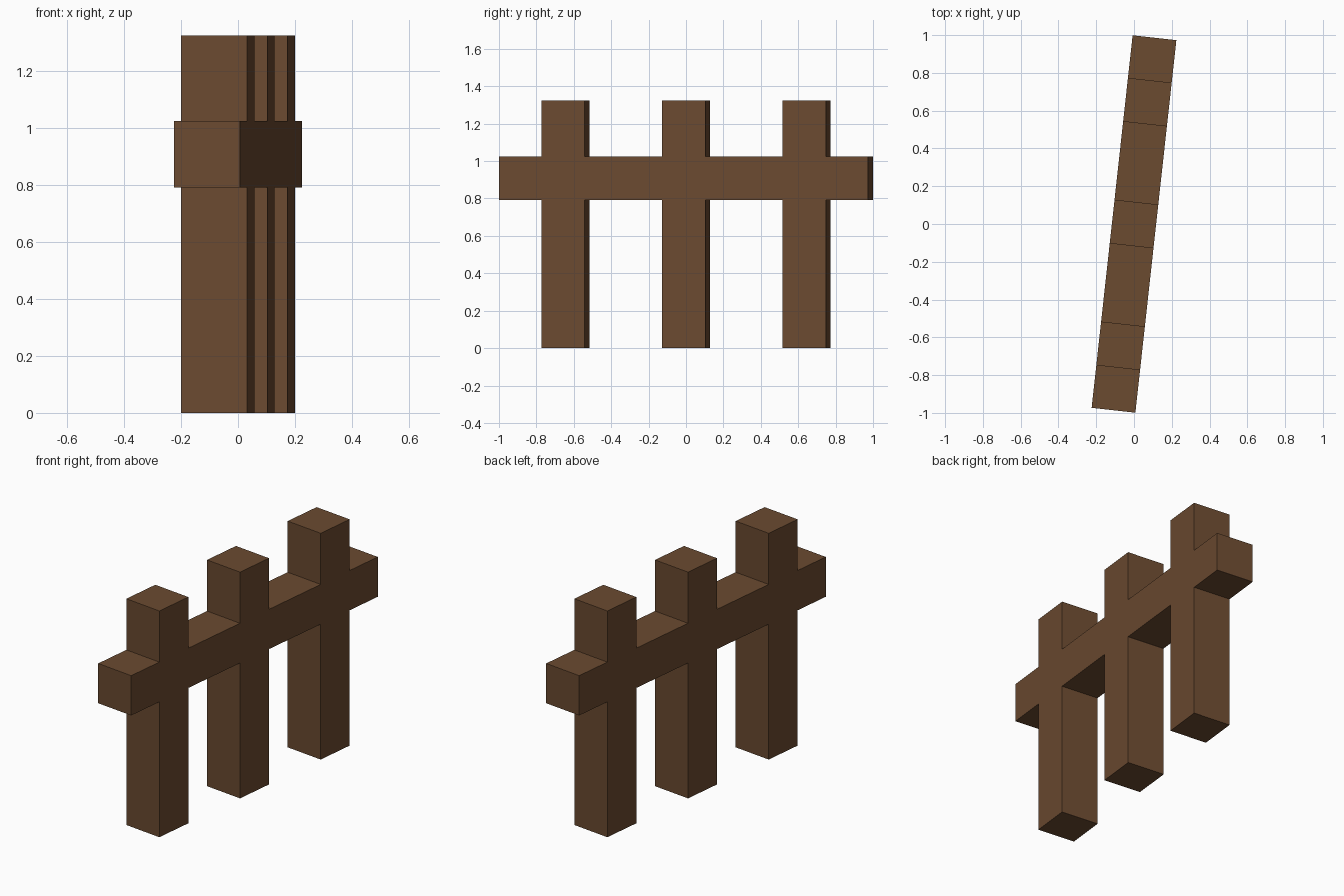
import bpy
import math
from mathutils import Matrix

if "Cube" in bpy.data.objects:
    bpy.data.objects.remove(bpy.data.objects["Cube"])

BEAM = 0.233                 # square timber thickness
LENGTH = 1.984               # rail length
HEIGHT = 1.325               # post height
SPACING = 0.649              # distance between posts
TURN = Matrix.Rotation(math.radians(-6.28), 4, 'Z')

wood = bpy.data.materials.new("brown_wood")
wood.diffuse_color = (0.147, 0.069, 0.030, 1)
wood.use_nodes = True
wood.node_tree.nodes["Principled BSDF"].inputs["Base Color"].default_value = wood.diffuse_color


def box(name, centre, size):
    """Box in fence space, turned with the whole fence."""
    bpy.ops.mesh.primitive_cube_add(size=1)
    ob = bpy.context.object
    ob.name = name
    ob.data.transform(Matrix.Diagonal((*size, 1)))
    ob.matrix_world = TURN @ Matrix.Translation(centre)
    ob.data.materials.append(wood)
    return ob


# Three upright posts
for i, label in enumerate(("front", "middle", "back")):
    box(label + "_post", (0, (i - 1) * SPACING, HEIGHT / 2), (BEAM, BEAM, HEIGHT))

# Horizontal rail, flush with the posts
box("rail", (0, 0, 0.909), (BEAM, LENGTH, BEAM))
